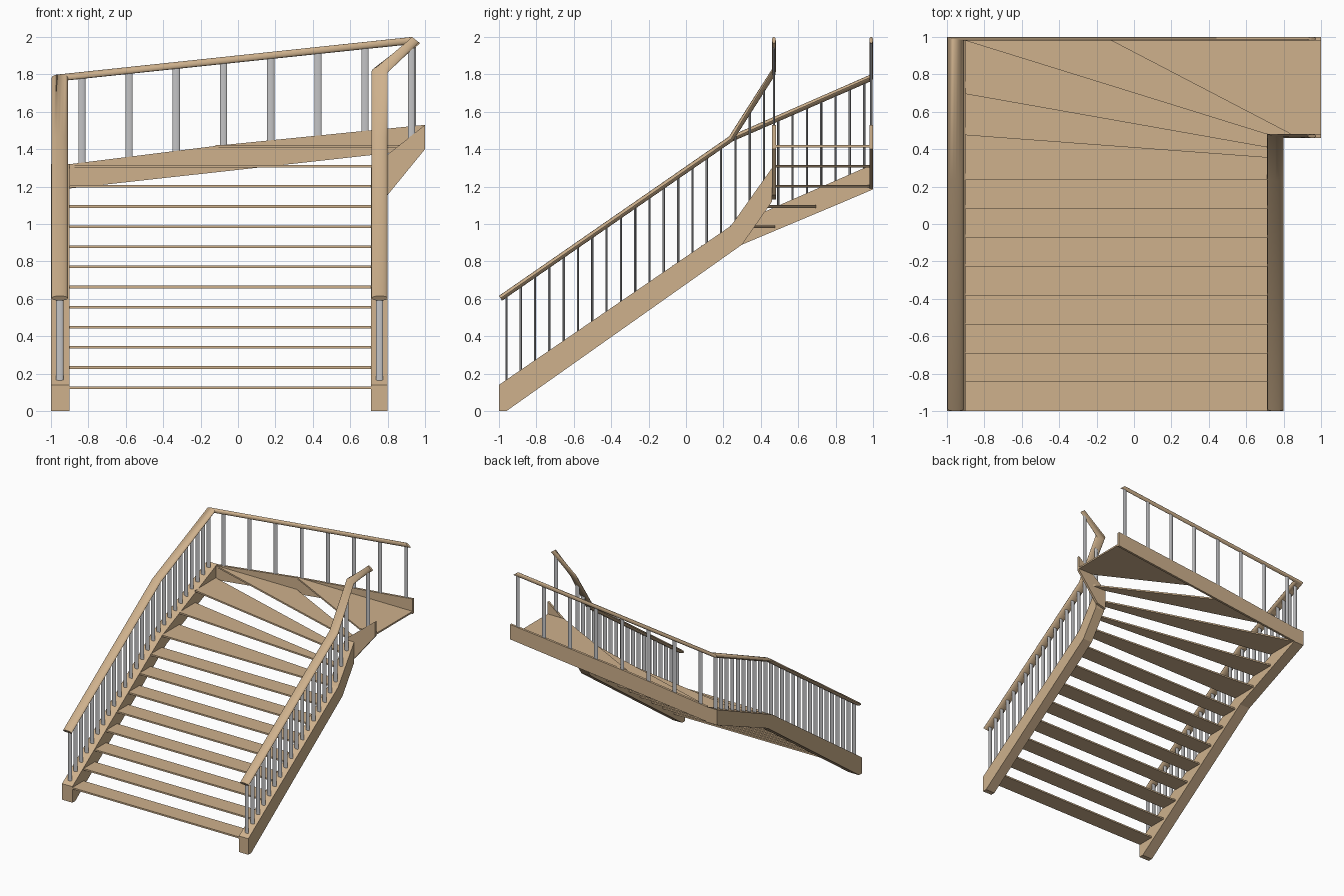
import bpy, bmesh, math
from mathutils import Vector

if "Cube" in bpy.data.objects:
    bpy.data.objects.remove(bpy.data.objects["Cube"])


def material(name, rgb):
    m = bpy.data.materials.new(name)
    m.diffuse_color = (*rgb, 1)
    m.use_nodes = True
    m.node_tree.nodes["Principled BSDF"].inputs["Base Color"].default_value = m.diffuse_color
    return m


WOOD = material("light wood", (0.62, 0.44, 0.265))
STEEL = material("brushed steel", (0.55, 0.55, 0.56))


def finish(name, bm, mat, smooth=False):
    bmesh.ops.recalc_face_normals(bm, faces=bm.faces)
    me = bpy.data.meshes.new(name)
    bm.to_mesh(me)
    bm.free()
    me.materials.append(mat)
    ob = bpy.data.objects.new(name, me)
    bpy.context.collection.objects.link(ob)
    if smooth:
        bpy.ops.object.select_all(action='DESELECT')
        ob.select_set(True)
        bpy.context.view_layer.objects.active = ob
        bpy.ops.object.shade_smooth_by_angle(angle=math.radians(50))
    return ob


def prism(name, pts, offset):
    """Extrude a flat outline by an offset vector."""
    bm = bmesh.new()
    face = bm.faces.new([bm.verts.new(p) for p in pts])
    new = bmesh.ops.extrude_face_region(bm, geom=[face])["geom"]
    bmesh.ops.translate(bm, vec=offset, verts=[v for v in new if isinstance(v, bmesh.types.BMVert)])
    return finish(name, bm, WOOD)


def sweep(name, sections, mat, n=16):
    """Join elliptical sections given as (centre, side half-axis, up half-axis)."""
    bm = bmesh.new()
    rings = []
    for c, u, v in sections:
        c, u, v = Vector(c), Vector(u), Vector(v)
        angles = [2 * math.pi * i / n for i in range(n)]
        rings.append([bm.verts.new(c + u * math.cos(a) + v * math.sin(a)) for a in angles])
    for a, b in zip(rings, rings[1:]):
        for i in range(n):
            j = (i + 1) % n
            bm.faces.new((a[i], a[j], b[j], b[i]))
    bm.faces.new(rings[0])
    bm.faces.new(rings[-1])
    return finish(name, bm, mat, True)


def height(path, t):
    """Height of a polyline of (position, z) at t."""
    for (a, za), (b, zb) in zip(path, path[1:]):
        if t <= b:
            break
    return za + (zb - za) * (t - a) / (b - a)


# Stringers: top and bottom edge lines as (position, z)
left_top = [(-1, 0.14), (0.235, 0.985), (1, 1.32)]
left_low = [(-1, 0), (-0.96, 0), (0.3, 0.89), (0.8, 1.10), (1, 1.185)]
right_top = [(-1, 0.14), (0.24, 0.99), (0.46, 1.30)]
right_low = [(-1, 0), (-0.96, 0), (0.3, 0.89), (0.46, 1.12)]
back_top = [(-0.9, 1.32), (-0.1, 1.42), (1, 1.53)]
back_low = [(-0.9, 1.19), (1, 1.40)]
short_top = [(0.71, 1.30), (1, 1.53)]
short_low = [(0.71, 1.13), (0.8, 1.155), (1, 1.40)]

for name, top, low, x, w in (("left_stringer", left_top, left_low, -1, 0.1),
                             ("right_stringer", right_top, right_low, 0.71, 0.09)):
    prism(name, [(x, y, z) for y, z in low + top[::-1]], (w, 0, 0))
for name, top, low, y in (("back_stringer", back_top, back_low, 0.98),
                          ("short_stringer", short_top, short_low, 0.46)):
    prism(name, [(x, y, z) for x, z in low + top[::-1]], (0, 0.02, 0))

# Treads: front edges as (left point, right point), straight flight then winders
L, R = -0.9, 0.71
edges = [((L, -1 + 0.1544 * i), (R, -1 + 0.1544 * i)) for i in range(9)]
edges += [((L, 0.475), (R, 0.355)), ((L, 0.695), (R, 0.41)), ((L, 0.98), (R, 0.48)),
          ((-0.12, 0.98), (0.84, 0.48)), ((1, 0.98), (1, 0.48))]
for i, ((a, b), (d, c)) in enumerate(zip(edges, edges[1:])):
    z = 0.118 + 0.1076 * i
    prism(f"tread_{i + 1}", [(*p, z) for p in (a, b, c, d)], (0, 0, 0.014))

# Handrails: flattened round section, mitred at the corners
W, T = 0.043, 0.01
side, mitre, across = (-W, 0, 0), (-W, T, 0), (0, T, 0)
slant = (0, -0.008, 0.013)
sweep("left_and_back_handrail", [
    ((-0.953, -0.992, 0.603), side, slant),
    ((-0.953, 0.24, 1.455), side, (0, -0.007, 0.014)),
    ((-0.953, 0.99, 1.782), mitre, (0, 0, 0.018)),
    ((0.952, 0.99, 1.983), across, (-0.022, 0, 0.017))], WOOD)
sweep("right_handrail", [
    ((0.757, -0.992, 0.603), side, slant),
    ((0.757, 0.24, 1.455), side, (0, -0.010, 0.013)),
    ((0.757, 0.47, 1.815), mitre, (0, 0, 0.025)),
    ((0.952, 0.47, 1.983), across, (-0.022, 0, 0.017))], WOOD)

# Balusters run from stringer top to handrail centre
left_rail = [(-0.992, 0.603), (0.24, 1.455), (0.99, 1.782)]
right_rail = [(-0.992, 0.603), (0.24, 1.455), (0.47, 1.815)]
back_rail = [(-0.953, 1.782), (0.952, 1.983)]
short_rail = [(0.757, 1.815), (0.952, 1.983)]


def baluster(name, x, y, z0, z1):
    u, v = (0.019, 0, 0), (0, 0.006, 0)
    sweep(name, [((x, y, z0), u, v), ((x, y, z1), u, v)], STEEL, 12)


for name, x, top, rail, count in (("left", -0.953, left_top, left_rail, 26),
                                  ("right", 0.757, right_top, right_rail, 19)):
    for k in range(count):
        y = -0.96 + 0.0765 * k
        baluster(f"{name}_baluster_{k + 1}", x, y, height(top, y) - 0.012, height(rail, y))
for k in range(8):
    x = -0.835 + 0.2525 * k
    baluster(f"back_baluster_{k + 1}", x, 0.99, height(back_top, x) - 0.01, height(back_rail, x))
baluster("short_baluster", 0.928, 0.47, height(short_top, 0.928) - 0.02, height(short_rail, 0.928))
